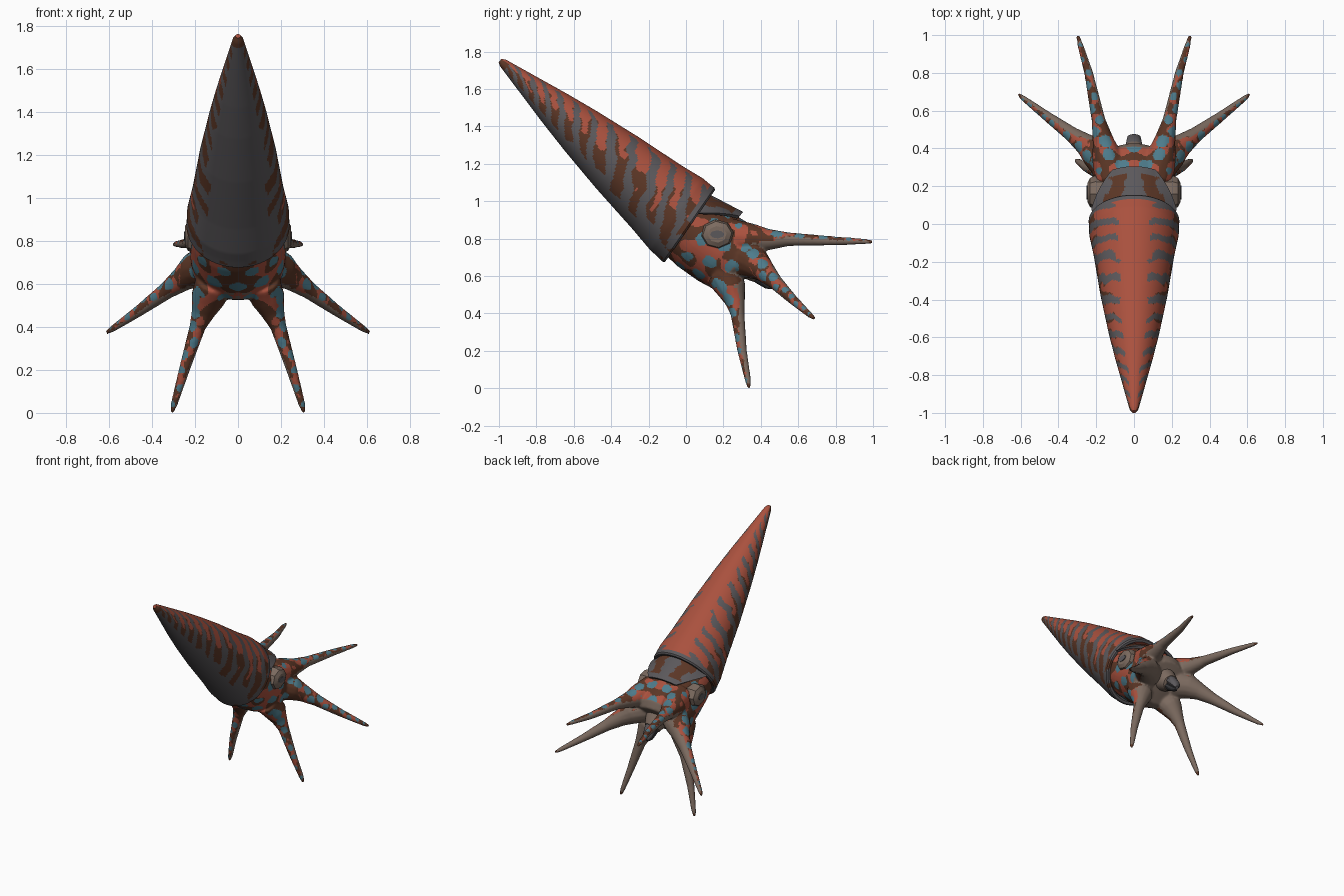
import bpy, bmesh, math
from mathutils import Vector, noise

if "Cube" in bpy.data.objects:
    bpy.data.objects.remove(bpy.data.objects["Cube"])

# Body frame: u runs from the shell apex to the mouth, v is the dorsal direction
APEX = Vector((0, -0.985, 1.745))
AXIS = Vector((0, 0.754, -0.657))
DORSAL = Vector((0, 0.657, 0.754))
SIDE = Vector((1, 0, 0))


def place(u, v, x):
    return APEX + AXIS * u + DORSAL * v + SIDE * x


def to_body(p):
    d = p - APEX
    return d.dot(AXIS), d.dot(DORSAL), d.x


def material(name, rgb):
    m = bpy.data.materials.new(name)
    m.diffuse_color = (*rgb, 1)
    m.use_nodes = True
    m.node_tree.nodes["Principled BSDF"].inputs["Base Color"].default_value = m.diffuse_color
    return m


MATS = [material("rust red", (0.40, 0.082, 0.048)),
        material("slate grey", (0.105, 0.098, 0.105)),
        material("dark brown", (0.105, 0.037, 0.019)),
        material("warm tan", (0.20, 0.145, 0.115)),
        material("spot blue", (0.075, 0.20, 0.26)),
        material("beak charcoal", (0.045, 0.045, 0.05))]
RED, GREY, BROWN, TAN, BLUE, DARK = range(6)


def loft(bm, rings):
    """Skin a list of closed rings and cap both ends."""
    vr = [[bm.verts.new(p) for p in r] for r in rings]
    n = len(vr[0])
    for a, b in zip(vr, vr[1:]):
        for i in range(n):
            bm.faces.new((a[i], a[(i + 1) % n], b[(i + 1) % n], b[i]))
    bm.faces.new(vr[0][::-1])
    bm.faces.new(vr[-1])


def finish(name, bm, mat=None, angle=40):
    bmesh.ops.recalc_face_normals(bm, faces=bm.faces)
    me = bpy.data.meshes.new(name)
    bm.to_mesh(me)
    bm.free()
    ob = bpy.data.objects.new(name, me)
    bpy.context.collection.objects.link(ob)
    for m in MATS:
        me.materials.append(m)
    for o in bpy.context.selected_objects:
        o.select_set(False)
    ob.select_set(True)
    bpy.context.view_layer.objects.active = ob
    if mat is not None:
        for f in me.polygons:
            f.material_index = mat
    bpy.ops.object.shade_smooth_by_angle(angle=math.radians(angle))
    return ob


def paint(ob, rule):
    for f in ob.data.polygons:
        f.material_index = rule(f.center.copy(), f.normal.copy())


def body_ring(u, v, rx, rv, n, tilt=0.0):
    return [place(u - tilt * rv * math.cos(t), v + rv * math.cos(t), rx * math.sin(t))
            for t in (2 * math.pi * i / n for i in range(n))]


def lerp_profile(profile, steps):
    out = [profile[0]]
    for a, b in zip(profile, profile[1:]):
        k = max(1, round((b[0] - a[0]) / steps))
        out += [tuple(p + (q - p) * i / k for p, q in zip(a, b)) for i in range(1, k + 1)]
    return out


# Long conical shell, its opening tilted slightly back at the top
profile = lerp_profile([(-0.012, 0.012), (0.01, 0.024), (0.2, 0.064), (0.38, 0.102), (0.56, 0.136),
                        (0.82, 0.178), (1.1, 0.214), (1.24, 0.237), (1.29, 0.238), (1.325, 0.240)], 0.0095)
profile += [(1.335, 0.232), (1.335, 0.215), (1.26, 0.17)]
tilt_at = lambda u: 0.11 * max(0, min(1, u / 1.33)) ** 4
bm = bmesh.new()
loft(bm, [body_ring(u, 0, r, r, 120, tilt_at(u)) for u, r in profile])
shell = finish("shell", bm)


def shell_colour(c, n):
    u, v, x = to_body(c)
    u += tilt_at(u) * v
    a = math.atan2(abs(x), v)
    q = Vector((u * 8, a * 2.0, 3.0))
    w = noise.noise(q)
    w2 = noise.noise(q * 1.6 + Vector((7, 2, 5)))
    if u > 1.3:
        return BROWN if a > 1.2 and w2 > 0.2 else GREY
    if u < 0.035:
        return BROWN if a > 1 else RED
    if a > 2.3 + 0.4 * w:
        return GREY
    s = math.sin(2 * math.pi * (u - 0.085 * a) / (0.075 + 0.035 * min(u, 1)) + 1.6 * w)
    if a > 0.5 + 0.25 * w2 and s > 0.36 - 0.2 * (a - 0.7):
        return GREY
    if a > 1.3 + 0.8 * w2 - 0.3 * s:
        return BROWN
    return RED


paint(shell, shell_colour)

# Head and six arms, fused into one skin
bm = bmesh.new()
head = [(1.25, -0.025, 0.20, 0.172), (1.42, -0.007, 0.217, 0.2), (1.56, 0.012, 0.222, 0.205),
        (1.66, 0.025, 0.215, 0.195), (1.71, 0.03, 0.17, 0.16), (1.72, 0.03, 0.06, 0.06)]
loft(bm, [body_ring(*h, 40) for h in head])
ARMS = [[(.11, .24, .81, .10), (.145, .36, .80, .08), (.163, .44, .795, .058), (.188, .55, .797, .037),
         (.24, .8, .788, .024), (.285, .95, .785, .016), (.298, 1.0, .783, .009)],
        [(.12, .30, .69, .10), (.20, .375, .665, .085), (.255, .42, .625, .06), (.33, .475, .57, .041),
         (.46, .57, .475, .027), (.585, .665, .39, .016), (.612, .687, .372, .009)],
        [(.11, .19, .61, .09), (.14, .245, .53, .08), (.163, .262, .465, .055), (.188, .275, .40, .038),
         (.25, .30, .2, .026), (.297, .332, .04, .017), (.308, .338, 0.0, .009)]]
for arm in ARMS:
    for sx in (1, -1):
        pts = [Vector((x * sx, y, z)) for x, y, z, r in arm]
        rings = []
        for i, p in enumerate(pts):
            d = (pts[min(i + 1, len(pts) - 1)] - pts[max(i - 1, 0)]).normalized()
            e = d.cross(AXIS).normalized()
            g = d.cross(e)
            rings.append([p + (e * math.cos(t) + g * math.sin(t)) * arm[i][3]
                          for t in (2 * math.pi * k / 14 for k in range(14))])
        loft(bm, rings)
skin = finish("head_and_arms", bm)
m = skin.modifiers.new("fuse", 'REMESH')
m.mode = 'VOXEL'
m.voxel_size = 0.0076
m.use_smooth_shade = True
bpy.ops.object.modifier_apply(modifier="fuse")
m = skin.modifiers.new("soften", 'SMOOTH')
m.factor = 0.5
m.iterations = 9
bpy.ops.object.modifier_apply(modifier="soften")
skin.data.materials.clear()
for mt in MATS:
    skin.data.materials.append(mt)

# Blue spot centres: staggered rows round the head, then a row along each arm's outer side
SPOTS = []
for row, (u, r) in enumerate(((1.43, 0.20), (1.54, 0.215), (1.65, 0.215))):
    for k in range(6):
        a = math.pi * (k + 0.5 * (row % 2)) / 5.5
        SPOTS.append((place(u, 0.015 + r * math.cos(a), r * math.sin(a)), 0.037))
for arm in ARMS:
    for i in range(1, len(arm) - 1):
        a, b = Vector(arm[i][:3]), Vector(arm[i + 1][:3])
        d = (b - a).normalized()
        out = (-AXIS + d * AXIS.dot(d)).normalized()
        n = max(1, round((b - a).length / 0.07))
        for k in range(n):
            t = k / n
            r = arm[i][3] + (arm[i + 1][3] - arm[i][3]) * t
            shift = d.cross(out) * r * (0.5 if k % 2 else -0.4)
            SPOTS.append((a.lerp(b, t) + out * r * 0.9 + shift, min(0.034, 0.008 + r * 0.45)))


def skin_colour(c, n):
    u, v, x = to_body(c)
    p = Vector((abs(c.x), c.y, c.z))
    reach = math.hypot(x, v - 0.02)
    if max(c.y - 0.975, abs(c.x) - 0.595, 0.025 - c.z) > 0:
        return BROWN
    # Pale inner side wraps further round each arm toward its tip
    limit = 0.25 - 0.55 * max(0, min(1, (reach - 0.25) / 0.12))
    if u > 1.6 and n.dot(AXIS) > limit + 0.15 * noise.noise(p * 40):
        return TAN
    ratio = min((p - s).length / r for s, r in SPOTS) + 0.3 * noise.noise(p * 28)
    if ratio < 1:
        return BLUE
    w = noise.noise(p * (24 if reach > 0.27 else 11))
    return RED if w > 0.02 else BROWN


paint(skin, skin_colour)

# Hood plate over the top of the head, flaring forward
bm = bmesh.new()
NA, NU = 60, 24
rows = []
for lift in (0.0, -0.02):
    grid = []
    for i in range(NA + 1):
        a = -1.2 + 2.4 * i / NA
        end = 1.5 - 0.24 * max(0, abs(a) - 0.5)
        line = []
        for j in range(NU + 1):
            t = j / NU
            u = 1.26 + (end - 1.26) * t
            r = 0.186 + 0.057 * t + lift
            line.append(bm.verts.new(place(u, r * math.cos(a), (r + 0.012 * (1 - t)) * math.sin(a))))
        grid.append(line)
    rows.append(grid)
    for i in range(NA):
        for j in range(NU):
            bm.faces.new((grid[i][j], grid[i + 1][j], grid[i + 1][j + 1], grid[i][j + 1]))
edge = lambda g: ([g[i][0] for i in range(NA)] + g[NA][:NU]
                  + [g[i][NU] for i in range(NA, 0, -1)] + g[0][NU:0:-1])
top, low = edge(rows[0]), edge(rows[1])
for i in range(len(top)):
    k = (i + 1) % len(top)
    bm.faces.new((top[i], top[k], low[k], low[i]))
hood = finish("hood", bm)


def hood_colour(c, n):
    u, v, x = to_body(c)
    w = noise.noise(Vector((abs(x), u, v)) * 14)
    return BROWN if u < 1.46 and abs(abs(x) - 0.105) < 0.045 + 0.06 * w else GREY


paint(hood, hood_colour)

# Faceted, nearly flush eyes with slot pupils
for sx, tag in ((1, "right"), (-1, "left")):
    bm = bmesh.new()
    disc = lambda x, r, rz=None: [Vector((sx * x, 0.167 + r * math.cos(t), 0.823 + (rz or r) * 0.9 * math.sin(t)))
                                  for t in (math.pi / 4 * k + 0.1 for k in range(8))]
    loft(bm, [disc(0.16, 0.085), disc(0.205, 0.09), disc(0.232, 0.078), disc(0.247, 0.05)])
    finish(tag + "_eye", bm, TAN, 30)
    bm = bmesh.new()
    loft(bm, [disc(0.245, 0.038, 0.024), disc(0.251, 0.038, 0.024)])
    finish(tag + "_pupil", bm, GREY)

# Pale lip around the mouth
bm = bmesh.new()
loft(bm, [body_ring(u, 0.055, r, r, 24) for u, r in ((1.66, .095), (1.74, .075), (1.79, .056), (1.795, .04))])
finish("mouth_lip", bm, TAN)

# Hooked beak in the middle of the arms: upper and lower halves
for name, v0, size in (("upper_beak", 0.072, 1.0), ("lower_beak", 0.03, 0.8)):
    bm = bmesh.new()
    loft(bm, [body_ring(u, v0 + dv * (1 if size == 1 else -0.5), rx * size, rv * size, 10) for u, dv, rx, rv in
              ((1.70, 0, .045, .04), (1.80, 0, .045, .036), (1.86, -0.008, .036, .026), (1.885, -0.02, .014, .01))])
    finish(name, bm, GREY if size == 1 else DARK)
